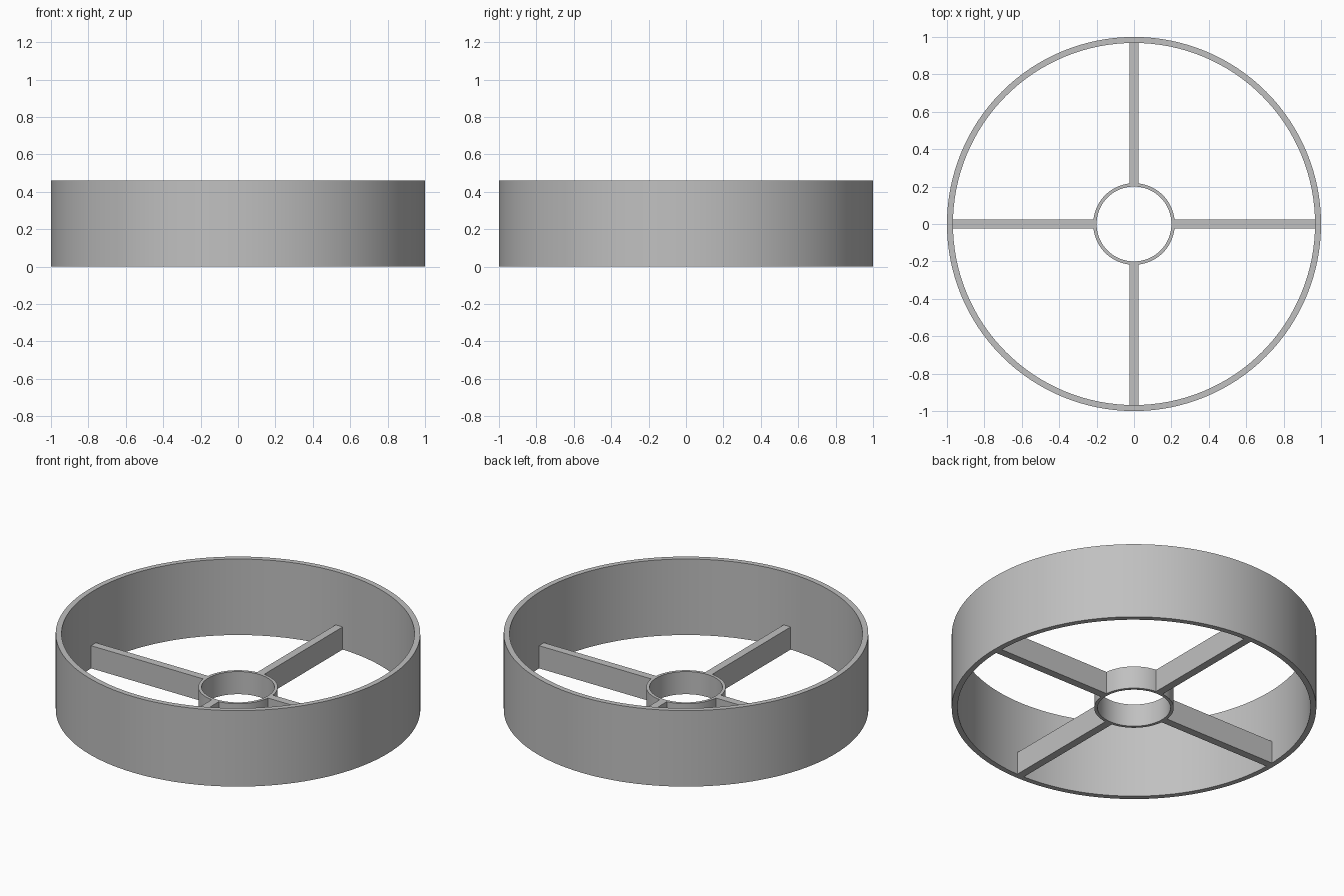
import bpy
import math

default = bpy.data.objects.get("Cube")
if default:
    bpy.data.objects.remove(default, do_unlink=True)

RIM_OUT, RIM_IN, RIM_H = 1.0, 0.968, 0.46
HUB_OUT, HUB_IN, HUB_H = 0.218, 0.2, 0.137
SPOKE_W = 0.047
SEGMENTS = 128

grey = bpy.data.materials.new("plain grey")
grey.use_nodes = True
colour = (0.53, 0.53, 0.53, 1)
grey.diffuse_color = colour
grey.node_tree.nodes["Principled BSDF"].inputs["Base Color"].default_value = colour


def add_mesh(name, verts, faces):
    mesh = bpy.data.meshes.new(name)
    mesh.from_pydata(verts, [], faces)
    mesh.materials.append(grey)
    obj = bpy.data.objects.new(name, mesh)
    bpy.context.collection.objects.link(obj)
    return obj


def ring(name, outer, inner, height):
    """Sweep a rectangular section round the z axis."""
    section = [(outer, 0), (outer, height), (inner, height), (inner, 0)]
    n = len(section)
    verts, faces = [], []
    for i in range(SEGMENTS):
        a = math.tau * i / SEGMENTS
        verts += [(r * math.cos(a), r * math.sin(a), z) for r, z in section]
        j = (i + 1) % SEGMENTS
        for k in range(n):
            m = (k + 1) % n
            faces.append((i * n + k, j * n + k, j * n + m, i * n + m))
    obj = add_mesh(name, verts, faces)
    bpy.ops.object.select_all(action="DESELECT")
    obj.select_set(True)
    bpy.context.view_layer.objects.active = obj
    bpy.ops.object.shade_smooth_by_angle(angle=math.radians(30))


def spoke(name, angle):
    """Flat bar from the hub wall to the rim wall."""
    start, end = (HUB_OUT + HUB_IN) / 2, (RIM_OUT + RIM_IN) / 2 - 0.012
    w = SPOKE_W / 2
    verts = [(x, y, z) for z in (0, HUB_H)
             for x, y in ((start, -w), (end, -w), (end, w), (start, w))]
    faces = [(3, 2, 1, 0), (4, 5, 6, 7)]
    faces += [(k, (k + 1) % 4, (k + 1) % 4 + 4, k + 4) for k in range(4)]
    add_mesh(name, verts, faces).rotation_euler.z = angle


# Tall outer rim and low central hub
ring("outer_rim", RIM_OUT, RIM_IN, RIM_H)
ring("hub", HUB_OUT, HUB_IN, HUB_H)

# Four spokes, flush with the hub
for i, side in enumerate(("left", "back", "right", "front")):
    spoke(side + "_spoke", i * math.pi / 2)
